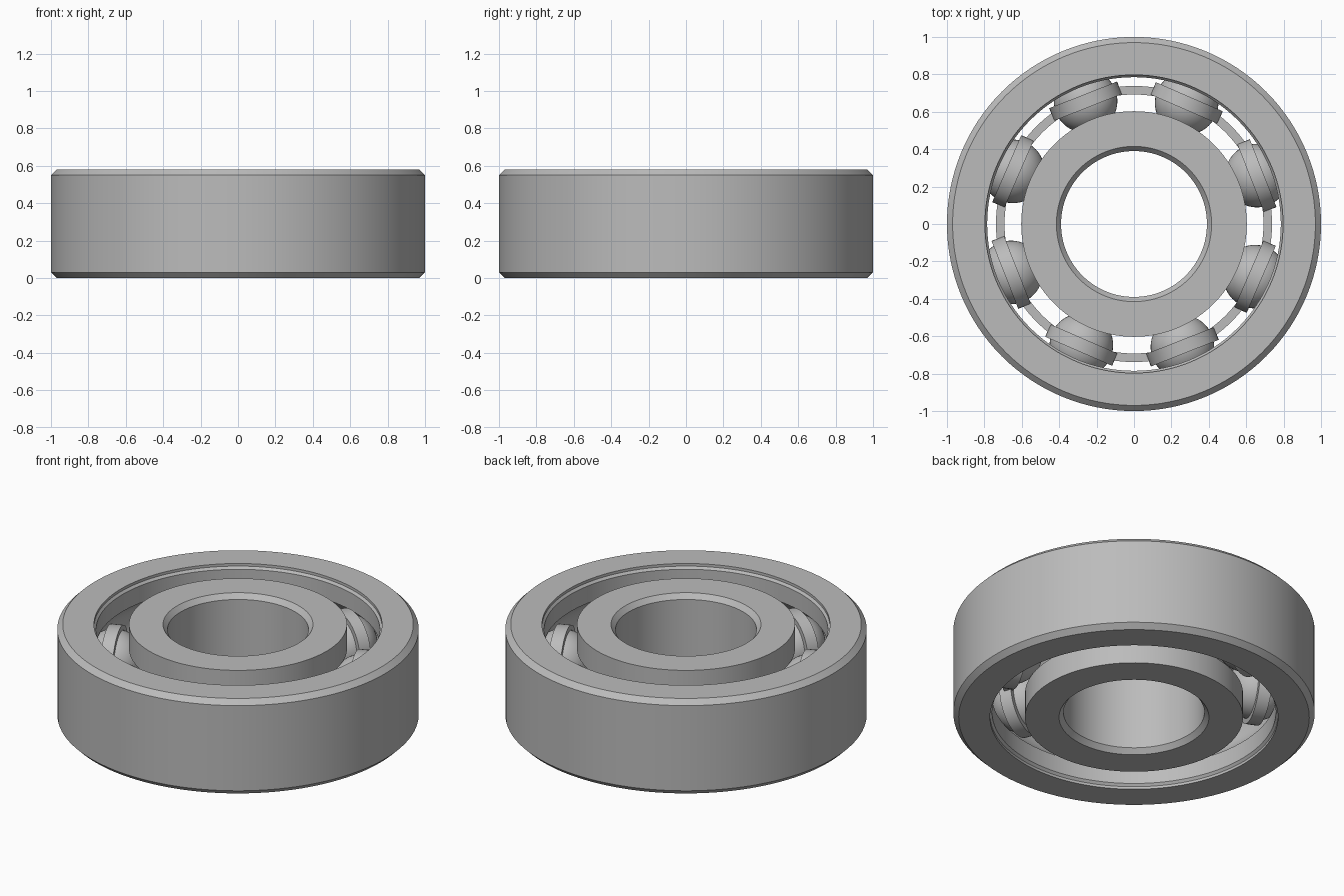
import bpy, bmesh, math
from mathutils import Matrix

if "Cube" in bpy.data.objects:
    bpy.data.objects.remove(bpy.data.objects["Cube"])

steel = bpy.data.materials.new("steel grey")
steel.use_nodes = True
grey = (0.5, 0.5, 0.5, 1)
steel.diffuse_color = grey
steel.node_tree.nodes["Principled BSDF"].inputs["Base Color"].default_value = grey

H = 0.58          # bearing height
MID = H / 2
PITCH = 0.706     # radius of the ball circle
BALL = 0.17
COUNT = 8
START = math.radians(21.5)


def finish(name, bm, matrix=Matrix()):
    bmesh.ops.recalc_face_normals(bm, faces=bm.faces)
    mesh = bpy.data.meshes.new(name)
    bm.to_mesh(mesh)
    bm.free()
    mesh.materials.append(steel)
    obj = bpy.data.objects.new(name, mesh)
    obj.matrix_world = matrix
    bpy.context.collection.objects.link(obj)
    bpy.ops.object.select_all(action="DESELECT")
    obj.select_set(True)
    bpy.context.view_layer.objects.active = obj
    bpy.ops.object.shade_smooth_by_angle(angle=math.radians(25))
    return obj


def lathe(name, profile, steps=128, matrix=Matrix()):
    """Spin a closed (radius, height) profile about the z axis."""
    bm = bmesh.new()
    verts = [bm.verts.new((r, 0, z)) for r, z in profile]
    edges = [bm.edges.new((verts[i - 1], v)) for i, v in enumerate(verts)]
    bmesh.ops.spin(bm, geom=verts + edges, cent=(0, 0, 0), axis=(0, 0, 1),
                   angle=math.tau, steps=steps, use_merge=True)
    bmesh.ops.remove_doubles(bm, verts=bm.verts, dist=1e-5)
    return finish(name, bm, matrix)


def mirrored(half):
    """Complete a profile's top half with its reflection about mid height."""
    return half + [(r, H - z) for r, z in reversed(half)]


def raceway(wall, side, n=12):
    """Upper half of the ball groove cut into a wall, from wall to mid height."""
    radius = BALL + 0.004
    end = math.acos(abs(wall - PITCH) / radius)
    return [(PITCH + side * radius * math.cos(a), MID + radius * math.sin(a))
            for a in (end * (1 - i / n) for i in range(n))]


# Outer ring: chamfered rim, stepped mouth and ball groove
outer_wall = 0.785
lathe("outer_ring", mirrored(
    [(1, H - 0.03), (0.97, H), (0.797, H), (0.797, H - 0.016), (outer_wall, H - 0.03)]
    + raceway(outer_wall, 1))[::1])

# Inner ring: chamfered bore and ball groove
inner_wall = 0.603
lathe("inner_ring", mirrored(
    [(0.39, H - 0.03), (0.415, H), (inner_wall, H)] + raceway(inner_wall, -1)))

# Balls, each held by a cage collar around its radial axis
for i in range(COUNT):
    spot = (Matrix.Rotation(START + math.tau * i / COUNT, 4, "Z")
            @ Matrix.Translation((PITCH, 0, MID)) @ Matrix.Rotation(math.pi / 2, 4, "Y"))
    bm = bmesh.new()
    bmesh.ops.create_uvsphere(bm, u_segments=40, v_segments=24, radius=BALL)
    finish(f"ball_{i + 1}", bm, spot)
    lathe(f"cage_collar_{i + 1}",
          [(0.165, -0.036), (0.195, -0.036), (0.195, 0.036), (0.165, 0.036)], 48, spot)

# Cage bars: flat arcs joining neighbouring collars
gap = 2 * math.asin(0.18 / 2 / PITCH)
for i in range(COUNT):
    bm = bmesh.new()
    begin = Matrix.Rotation(START + math.tau * i / COUNT + gap, 4, "Z")
    section = [begin @ v for v in (Matrix.Translation((r, 0, z)).to_translation()
               for r, z in ((0.692, MID - 0.025), (0.738, MID - 0.025),
                            (0.738, MID + 0.025), (0.692, MID + 0.025)))]
    verts = [bm.verts.new(v) for v in section]
    face = bm.faces.new(verts)
    bmesh.ops.spin(bm, geom=[face] + list(face.edges) + verts, cent=(0, 0, 0),
                   axis=(0, 0, 1), angle=math.tau / COUNT - 2 * gap, steps=8)
    finish(f"cage_bar_{i + 1}", bm)
